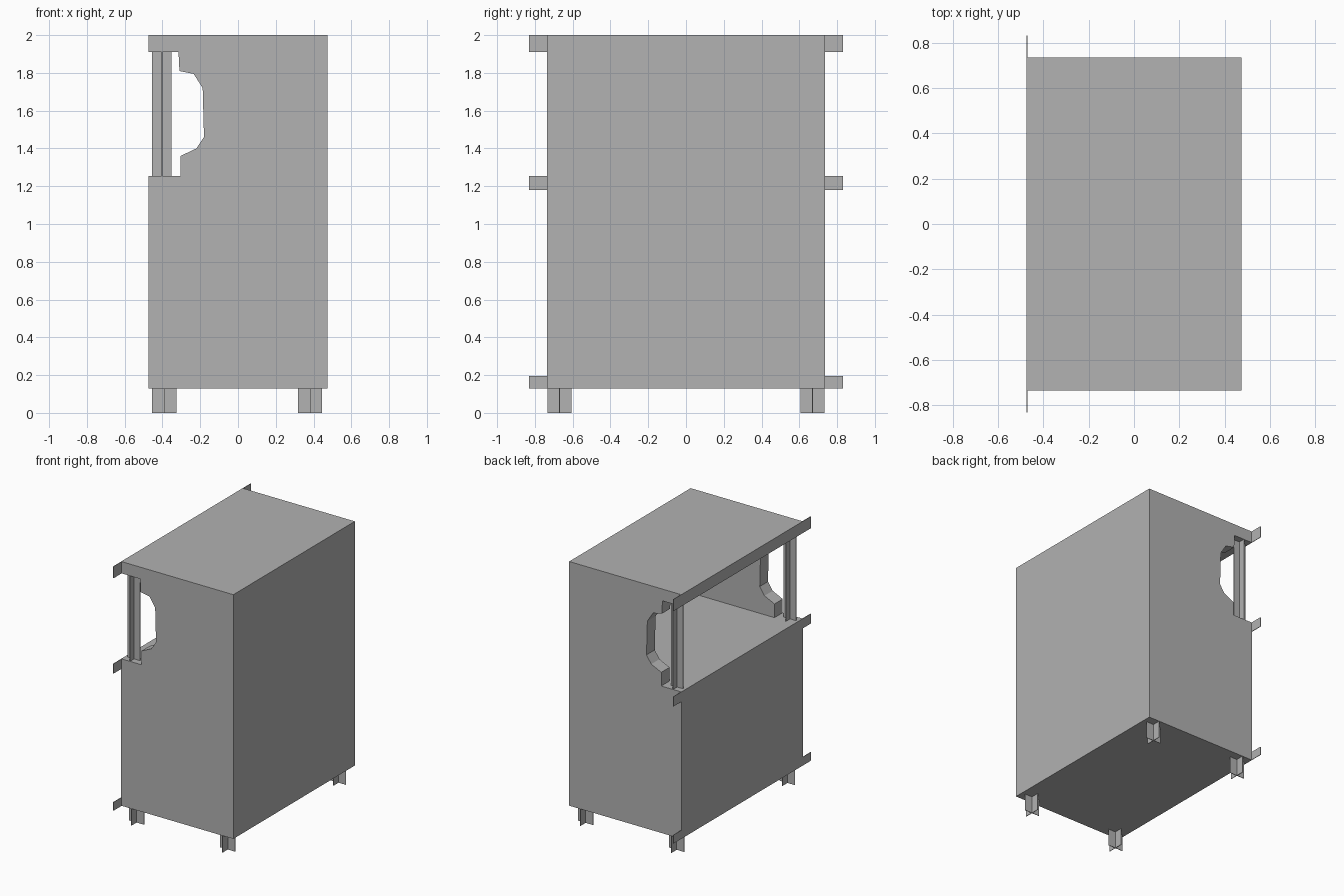
import bpy
import bmesh

cube = bpy.data.objects.get("Cube")
if cube:
    bpy.data.objects.remove(cube, do_unlink=True)

GREY = (0.445, 0.445, 0.445, 1)
mat = bpy.data.materials.new("plain_grey")
mat.use_nodes = True
mat.diffuse_color = GREY
mat.node_tree.nodes["Principled BSDF"].inputs["Base Color"].default_value = GREY

HX, HY = 0.475, 0.735            # half width and half depth of the cabinet
BOTTOM, SILL, LINTEL, TOP = 0.13, 1.255, 1.91, 2.0
WALL, SHEET = 0.1, 0.004         # end wall and sheet thickness


def prism(name, profile, y0, y1):
    """Extrude an x-z outline from y0 to y1."""
    bm = bmesh.new()
    face = bm.faces.new([bm.verts.new((x, y0, z)) for x, z in profile])
    ext = bmesh.ops.extrude_face_region(bm, geom=[face])
    verts = [v for v in ext["geom"] if isinstance(v, bmesh.types.BMVert)]
    bmesh.ops.translate(bm, verts=verts, vec=(0, y1 - y0, 0))
    bmesh.ops.recalc_face_normals(bm, faces=bm.faces)
    mesh = bpy.data.meshes.new(name)
    bm.to_mesh(mesh)
    bm.free()
    mesh.materials.append(mat)
    obj = bpy.data.objects.new(name, mesh)
    bpy.context.collection.objects.link(obj)
    return obj


def box(name, x0, x1, y0, y1, z0, z1):
    return prism(name, [(x0, z0), (x1, z0), (x1, z1), (x0, z1)], y0, y1)


def cut(target, cutter):
    cutter.hide_render = True
    mod = target.modifiers.new("cut", "BOOLEAN")
    mod.operation, mod.solver, mod.object = "DIFFERENCE", "EXACT", cutter
    bpy.context.view_layer.objects.active = target
    bpy.ops.object.modifier_apply(modifier=mod.name)
    bpy.data.objects.remove(cutter, do_unlink=True)


def cross_post(name, x, y, width, z0, z1):
    """Two thin upright sheets crossing at right angles."""
    h, t = width / 2, SHEET / 2
    box(name + "_wide_sheet", x - h, x + h, y - t, y + t, z0, z1)
    box(name + "_deep_sheet", x - t, x + t, y - h, y + h, z0, z1)


# Cabinet body with an open compartment and shaped end openings
body = box("cabinet_body", -HX, HX, -HY, HY, BOTTOM, TOP)
cut(body, box("compartment_cutter", -0.6, HX - 0.03, -HY + WALL, HY - WALL, SILL, LINTEL))
opening = [(-0.6, SILL), (-0.305, SILL), (-0.305, 1.36), (-0.22, 1.40),
           (-0.18, 1.46), (-0.187, 1.72), (-0.235, 1.795), (-0.31, 1.81),
           (-0.315, LINTEL), (-0.6, LINTEL)]
cut(body, prism("opening_cutter", opening, -1, 1))

# Thin rails along the open side, overhanging both ends
for name, z0, z1 in (("top_rail", LINTEL, TOP), ("middle_rail", 1.18, SILL),
                     ("bottom_rail", BOTTOM, 0.195)):
    box(name, -HX, -HX + SHEET, -HY - 0.097, HY + 0.097, z0, z1)

# Posts in the openings and feet under the corners
for end, side in (("front", -1), ("back", 1)):
    cross_post(end + "_post", -0.403, side * 0.683, 0.104, SILL, LINTEL)
    for hand, x in (("right", -0.39), ("left", 0.382)):
        cross_post(f"{end}_{hand}_foot", x, side * 0.67, 0.128, 0, BOTTOM)
